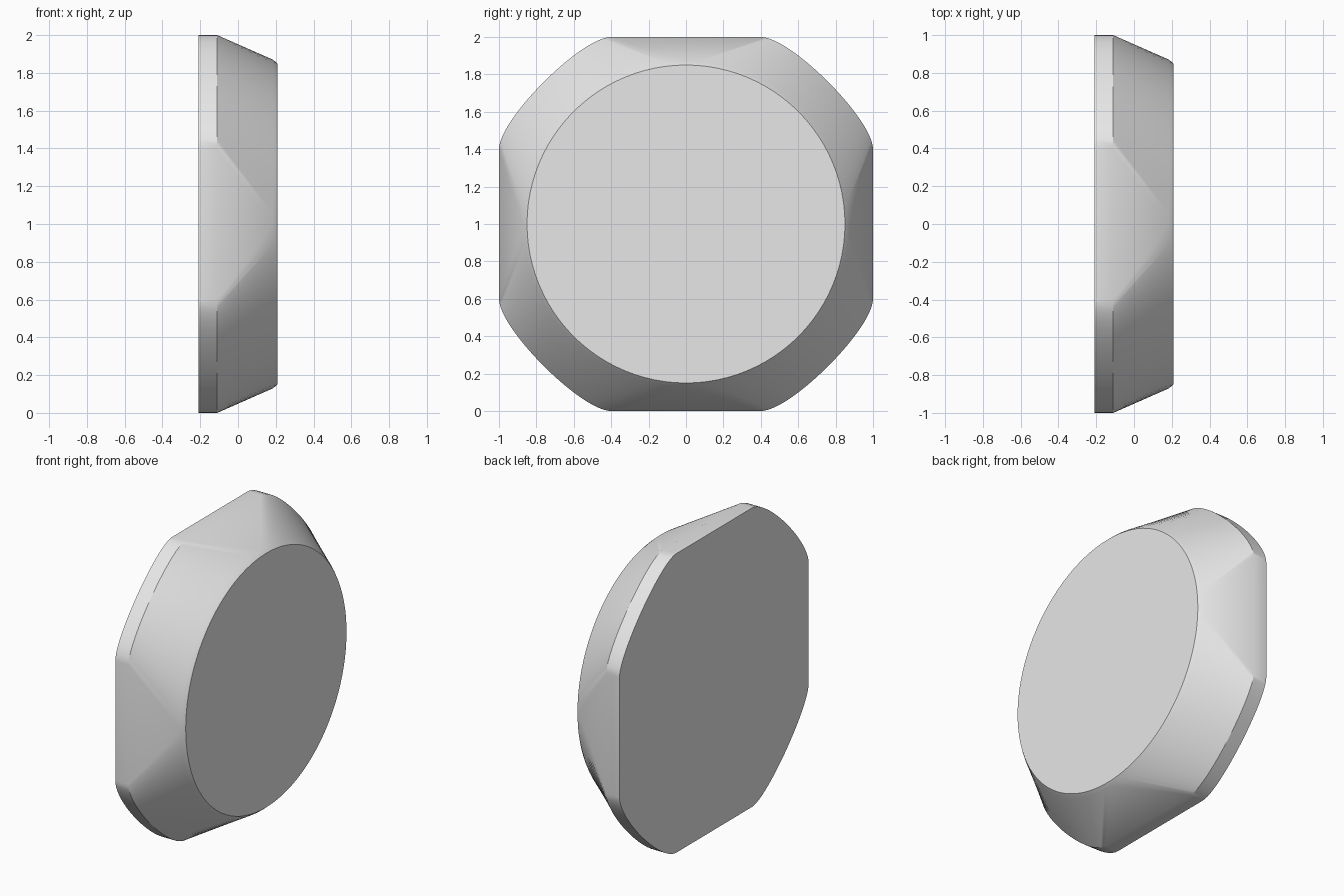
import bpy
import bmesh
from math import cos, sin, pi
from mathutils import Vector
from mathutils.geometry import interpolate_bezier

cube = bpy.data.objects.get("Cube")
if cube:
    bpy.data.objects.remove(cube, do_unlink=True)

STEPS = 24                 # segments per quarter
FLAT = 0.40                # half length of each straight side
BACK, RIM, SHOULDER, FRONT = -0.208, -0.11, 0.185, 0.208

grey = bpy.data.materials.new("plain grey")
grey.use_nodes = True
colour = (0.8, 0.8, 0.8, 1)
grey.diffuse_color = colour
grey.node_tree.nodes["Principled BSDF"].inputs["Base Color"].default_value = colour


def turn(p, quarter):
    for _ in range(quarter):
        p = (-p[1], p[0])
    return p


def ring(bm, quarter_points, x):
    """Repeat one quarter of an outline four times around the x axis."""
    return [[bm.verts.new((x, *turn(p, q))) for p in quarter_points]
            for q in range(4)]


# Quarter profiles: softly rounded corner and round face
corner = [(p.x, p.y) for p in interpolate_bezier(
    Vector((1, FLAT)), Vector((1, FLAT + 0.16)),
    Vector((FLAT + 0.16, 1)), Vector((FLAT, 1)), STEPS + 1)]


def arc(radius):
    return [(radius * cos(pi / 2 * i / STEPS), radius * sin(pi / 2 * i / STEPS))
            for i in range(STEPS)]


bm = bmesh.new()
back = sum(ring(bm, corner, BACK), [])
rim_quarters = ring(bm, corner, RIM)
rim = sum(rim_quarters, [])
shoulder = sum(ring(bm, arc(0.87), SHOULDER), [])
front = sum(ring(bm, arc(0.85), FRONT), [])


def bridge(a, b):
    for i in range(len(a)):
        j = (i + 1) % len(a)
        bm.faces.new((a[i], a[j], b[j], b[i]))


# Straight band, narrow bevel and end caps
bridge(back, rim)
bridge(shoulder, front)
bm.faces.new(back)
bm.faces.new(front)

# Transition: corners sweep to the circle, flat triangles meet it between them
for q in range(4):
    edge = rim_quarters[q]
    for i in range(STEPS):
        k = q * STEPS + i
        bm.faces.new((edge[i], edge[i + 1],
                      shoulder[(k + 1) % len(shoulder)], shoulder[k]))
    bm.faces.new((edge[-1], rim_quarters[(q + 1) % 4][0],
                  shoulder[(q + 1) * STEPS % len(shoulder)]))

bmesh.ops.translate(bm, verts=bm.verts, vec=(0, 0, 1))
bmesh.ops.recalc_face_normals(bm, faces=bm.faces)
mesh = bpy.data.meshes.new("tapered_button")
bm.to_mesh(mesh)
bm.free()
mesh.materials.append(grey)
button = bpy.data.objects.new("tapered_button", mesh)
bpy.context.collection.objects.link(button)

bpy.ops.object.select_all(action="DESELECT")
button.select_set(True)
bpy.context.view_layer.objects.active = button
bpy.ops.object.shade_smooth_by_angle(angle=pi / 6)
